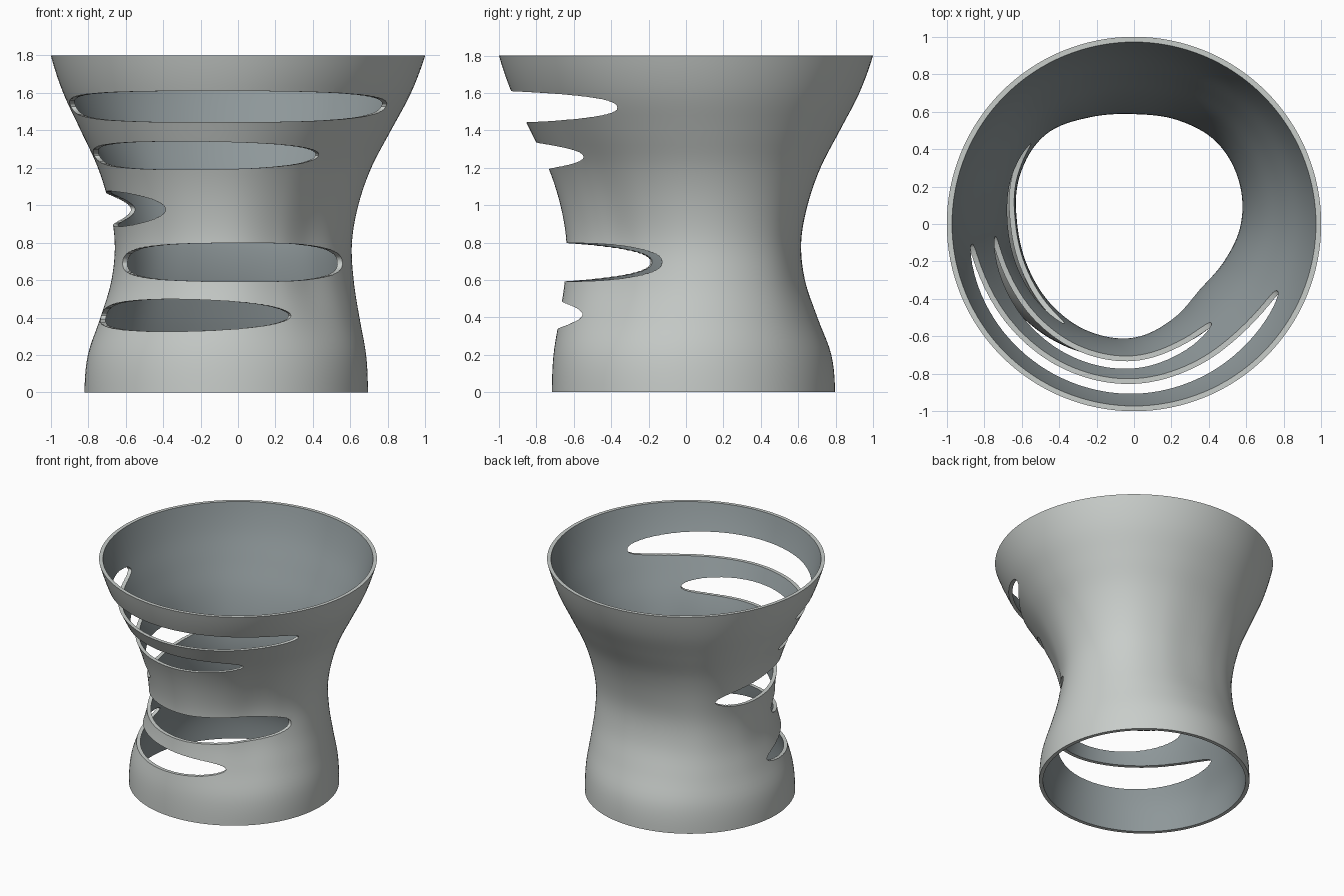
import bpy, bmesh, math

default = bpy.data.objects.get("Cube")
if default:
    bpy.data.objects.remove(default, do_unlink=True)

HEIGHT, WALL = 1.8, 0.028
SEGMENTS, RINGS = 128, 45

# Waist radius every 22.5 degrees, counter-clockwise from +x
WAIST = [.60, .635, .65, .63, .615, .645, .70, .69,
         .652, .64, .645, .65, .635, .575, .525, .55]
# How much the base and mouth circles shape the wall, every 0.2 of height
# (one extra value at each end guides the curve)
BASE_PULL = [.92, 1, .89, .48, .11, 0, 0, 0, 0, 0, 0, 0]
MOUTH_PULL = [0, 0, 0, 0, 0, 0, .09, .27, .54, .81, 1, 1.12]
BASE_X, BASE_Y, BASE_R = -.063, .04, .757


def material(name, colour):
    mat = bpy.data.materials.new(name)
    mat.use_nodes = True
    mat.diffuse_color = (*colour, 1)
    mat.node_tree.nodes["Principled BSDF"].inputs["Base Color"].default_value = (*colour, 1)
    return mat


def spline(a, b, c, d, t):
    """Smooth curve from b to c."""
    return b + t / 2 * (c - a + t * (2*a - 5*b + 4*c - d + t * (3*(b - c) + d - a)))


def along(values, z):
    i = min(int(z / .2 + 1e-6), len(values) - 4)
    return spline(*values[i:i + 4], z / .2 - i)


def around(angle):
    n = len(WAIST)
    p = angle / math.tau * n
    i = int(p)
    return spline(*[WAIST[(i + k) % n] for k in (-1, 0, 1, 2)], p - i)


def wall_radius(angle, z):
    c, s = math.cos(angle), math.sin(angle)
    off = BASE_X * s - BASE_Y * c
    base = BASE_X * c + BASE_Y * s + math.sqrt(BASE_R**2 - off**2)
    waist = around(angle)
    return waist + along(BASE_PULL, z) * (base - waist) + along(MOUTH_PULL, z) * (1 - waist)


def polar(bm, r, angle, z):
    return bm.verts.new((r * math.cos(angle), r * math.sin(angle), z))


def make_object(name, bm, materials):
    bmesh.ops.recalc_face_normals(bm, faces=bm.faces)
    mesh = bpy.data.meshes.new(name)
    bm.to_mesh(mesh)
    bm.free()
    for mat in materials:
        mesh.materials.append(mat)
    obj = bpy.data.objects.new(name, mesh)
    bpy.context.collection.objects.link(obj)
    return obj


outer_grey = material("light grey", (.58, .61, .59))
inner_grey = material("blue grey lining", (.27, .31, .32))

# Hollow waisted sleeve: up the outside, over the rim, down the inside
bm = bmesh.new()
path = [(k / RINGS * HEIGHT, 0) for k in range(RINGS + 1)]
path += [(z, WALL) for z, _ in reversed(path)]
rings = [[polar(bm, wall_radius(a, z) - inset, a, z)
          for a in (j / SEGMENTS * math.tau for j in range(SEGMENTS))]
         for z, inset in path]
for i, ring in enumerate(rings):
    above = rings[(i + 1) % len(rings)]
    for j in range(SEGMENTS):
        k = (j + 1) % SEGMENTS
        face = bm.faces.new((ring[j], ring[k], above[k], above[j]))
        face.material_index = int(RINGS < i < len(rings) - 1)
sleeve = make_object("sleeve", bm, [outer_grey, inner_grey])


def slot_cutter(start, end, low, high, power):
    """Lens-shaped wedge that cuts radially through the wall."""
    bm = bmesh.new()
    steps = 36
    mid, half = math.radians(start + end) / 2, math.radians(end - start) / 2
    zc, zh = (low + high) / 2, (high - low) / 2
    us = [-math.cos(math.pi * k / steps) for k in range(steps + 1)]
    caps = []
    for r in (.3, 1.3):
        top, bottom = [], []
        for k, u in enumerate(us):
            a = mid + half * u
            if k in (0, steps):
                tip = polar(bm, r, a, zc)
                top.append(tip)
                bottom.append(tip)
            else:
                h = zh * (1 - abs(u)**power)**(1 / power)
                top.append(polar(bm, r, a, zc + h))
                bottom.append(polar(bm, r, a, zc - h))
        for k in range(steps):
            corners = [bottom[k], bottom[k + 1], top[k + 1], top[k]]
            bm.faces.new(list(dict.fromkeys(corners)))
        caps.append((top, bottom))
    for inner, outer in zip(*caps):
        for k in range(steps):
            bm.faces.new((inner[k], inner[k + 1], outer[k + 1], outer[k]))
    cutter = make_object("slot_cutter", bm, [outer_grey])
    cutter.hide_render = True
    return cutter


# Five sweeping slots: start and end angle, bottom, top, roundness
SLOTS = [(187, 335, 1.443, 1.61, 2.4),
         (185, 308, 1.19, 1.34, 2.1),
         (142, 235, .885, 1.075, 2),
         (197, 347, .592, .798, 2.4),
         (178, 297, .325, .498, 1.9)]
bpy.context.view_layer.objects.active = sleeve
for slot in SLOTS:
    cutter = slot_cutter(*slot)
    mod = sleeve.modifiers.new("slot", "BOOLEAN")
    mod.operation = "DIFFERENCE"
    mod.solver = "EXACT"
    mod.object = cutter
    bpy.ops.object.modifier_apply(modifier=mod.name)
    bpy.data.objects.remove(cutter, do_unlink=True)

bpy.ops.object.select_all(action="DESELECT")
sleeve.select_set(True)
bpy.ops.object.shade_smooth_by_angle(angle=math.radians(35))
